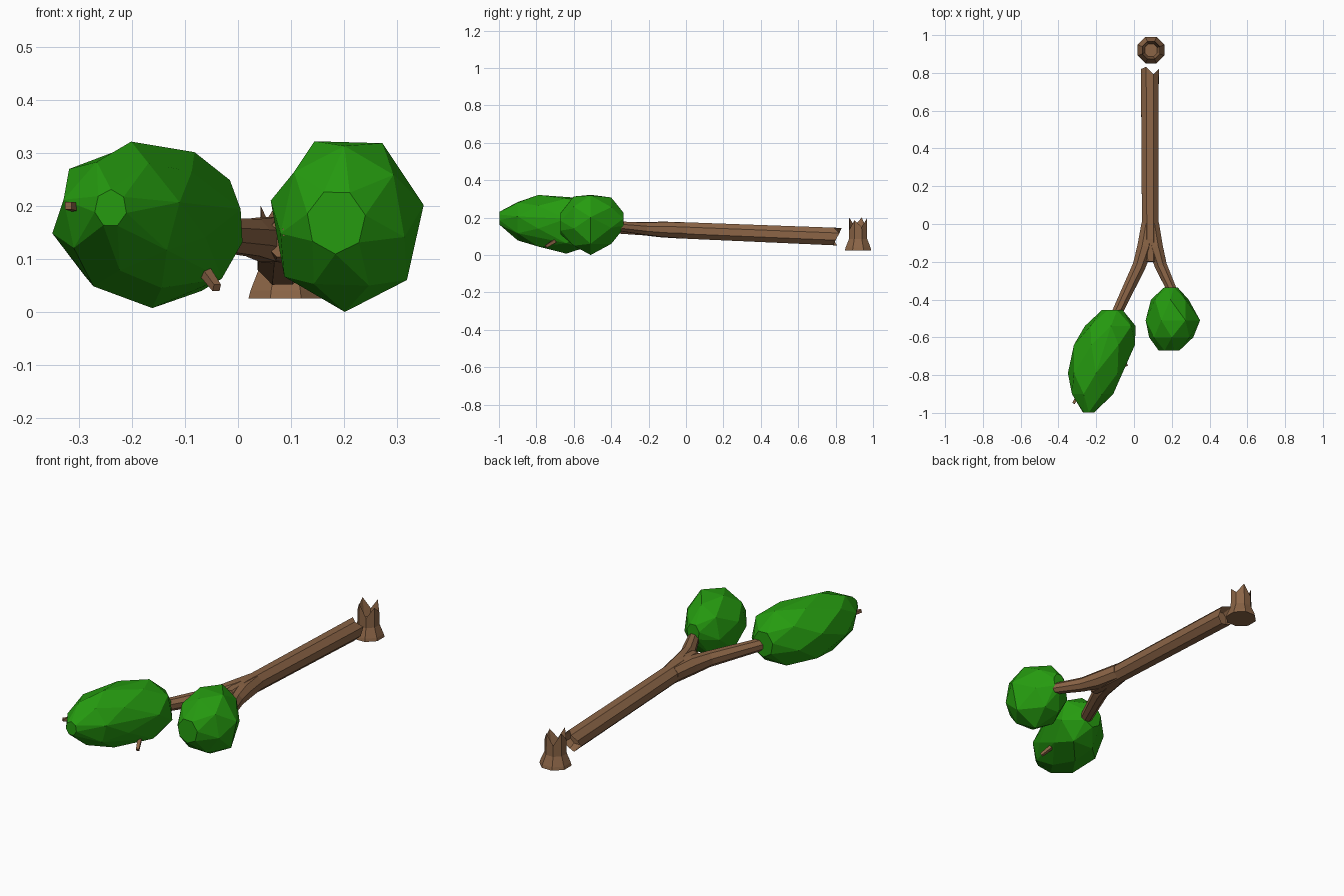
import bpy
import bmesh
import math
from mathutils import Vector

cube = bpy.data.objects.get("Cube")
if cube:
    bpy.data.objects.remove(cube, do_unlink=True)


def make_material(name, colour):
    mat = bpy.data.materials.new(name)
    mat.use_nodes = True
    mat.diffuse_color = colour
    shader = mat.node_tree.nodes["Principled BSDF"]
    shader.inputs["Base Color"].default_value = colour
    shader.inputs["Roughness"].default_value = 0.9
    return mat


BARK = make_material("bark_brown", (0.26, 0.13, 0.062, 1))
LEAF = make_material("leaf_green", (0.019, 0.33, 0.005, 1))


def finish(name, bm, material):
    bmesh.ops.recalc_face_normals(bm, faces=bm.faces)
    mesh = bpy.data.meshes.new(name)
    bm.to_mesh(mesh)
    bm.free()
    mesh.materials.append(material)
    obj = bpy.data.objects.new(name, mesh)
    bpy.context.collection.objects.link(obj)
    return obj


def limb(name, path, radii, sides=8, jag=None, depth=0.05):
    """Faceted tube along a path; jag gives a splintered, hollow last end."""
    bm = bmesh.new()
    points = [Vector(p) for p in path]
    rings = []

    def ring(centre, axis, radius, shifts):
        helper = Vector((0, 0, 1)) if abs(axis.z) < 0.8 else Vector((0, 1, 0))
        side = axis.cross(helper).normalized()
        up = side.cross(axis)
        verts = []
        for i in range(sides):
            a = math.tau * (i + 0.5) / sides
            offset = side * math.cos(a) + up * math.sin(a)
            verts.append(bm.verts.new(centre + offset * radius + axis * shifts[i % len(shifts)]))
        return verts

    last = len(points) - 1
    for i, (point, radius) in enumerate(zip(points, radii)):
        axis = (points[min(i + 1, last)] - points[max(i - 1, 0)]).normalized()
        shifts = jag if jag and i == last else [0]
        rings.append(ring(point, axis, radius, shifts))
    if jag:
        rings.append(ring(points[last] - axis * depth, axis, radii[-1] * 0.7, [0]))
    for low, high in zip(rings, rings[1:]):
        for i in range(sides):
            j = (i + 1) % sides
            bm.faces.new((low[i], low[j], high[j], high[i]))
    bm.faces.new(rings[0])
    bm.faces.new(rings[-1])
    return finish(name, bm, BARK)


def foliage(name, stations, sides=7):
    """Faceted clump: hull over staggered oval slices (y, x range, z range)."""
    bm = bmesh.new()
    for row, (y, x0, x1, z0, z1) in enumerate(stations):
        for i in range(sides):
            a = math.tau * (i + 0.5 * (row % 2)) / sides + 0.2
            # Slight overscale lets the corners reach the outline
            x = (x0 + x1) / 2 + math.cos(a) * (x1 - x0) * 0.51
            z = (z0 + z1) / 2 + math.sin(a) * (z1 - z0) * 0.51
            bm.verts.new((x, y, z))
    hull = bmesh.ops.convex_hull(bm, input=bm.verts)
    loose = {g for g in hull["geom_interior"] + hull["geom_unused"]
             if isinstance(g, bmesh.types.BMVert)}
    bmesh.ops.delete(bm, geom=list(loose), context="VERTS")
    bmesh.ops.dissolve_limit(bm, angle_limit=math.radians(9),
                             verts=bm.verts, edges=bm.edges)
    return finish(name, bm, LEAF)


# Stump with flared foot and splintered top
limb("stump",
     [(0.09, 0.92, z) for z in (0.025, 0.04, 0.085, 0.165)],
     [0.076, 0.072, 0.053, 0.051],
     jag=[0.035, -0.025, 0.03, -0.015, 0.02, -0.03, 0.035, -0.01], depth=0.06)

# Fallen trunk, drawn from the fork to the broken end
limb("trunk",
     [(0.088, -0.2, 0.138), (0.086, -0.08, 0.134), (0.084, 0.81, 0.098)],
     [0.038, 0.047, 0.051],
     jag=[0.01, -0.02, 0.02, 0.01, -0.02, 0, -0.02, -0.01], depth=0.05)

# Forked branches
limb("right_branch",
     [(0.08, 0, 0.132), (0.06, -0.12, 0.136), (0.028, -0.22, 0.14),
      (-0.09, -0.47, 0.15), (-0.2, -0.75, 0.17)],
     [0.044, 0.046, 0.038, 0.03, 0.02])
limb("left_branch",
     [(0.092, 0, 0.132), (0.112, -0.12, 0.136), (0.142, -0.22, 0.14),
      (0.21, -0.37, 0.155), (0.21, -0.5, 0.17)],
     [0.044, 0.044, 0.035, 0.027, 0.02])

# Twig tips poking out of the leaves
for name, start, end in (
        ("front_twig", (-0.27, -0.86, 0.19), (-0.32, -0.95, 0.2)),
        ("low_twig", (-0.08, -0.66, 0.1), (-0.04, -0.75, 0.045)),
        ("side_twig", (0.15, -0.54, 0.16), (0.09, -0.61, 0.15))):
    limb(name, [start, end], [0.015, 0.01], sides=4)

# Leaf clumps
foliage("right_foliage", [
    (-0.455, -0.17, -0.06, 0.1, 0.23),
    (-0.54, -0.26, 0.01, 0.03, 0.3),
    (-0.64, -0.32, 0.005, 0.01, 0.315),
    (-0.79, -0.35, -0.06, 0.035, 0.318),
    (-0.9, -0.33, -0.11, 0.08, 0.29),
    (-0.998, -0.27, -0.21, 0.16, 0.23)])
foliage("left_foliage", [
    (-0.335, 0.16, 0.23, 0.14, 0.23),
    (-0.4, 0.09, 0.29, 0.05, 0.305),
    (-0.51, 0.06, 0.35, 0.003, 0.333),
    (-0.6, 0.08, 0.315, 0.04, 0.31),
    (-0.67, 0.13, 0.24, 0.11, 0.23)])
